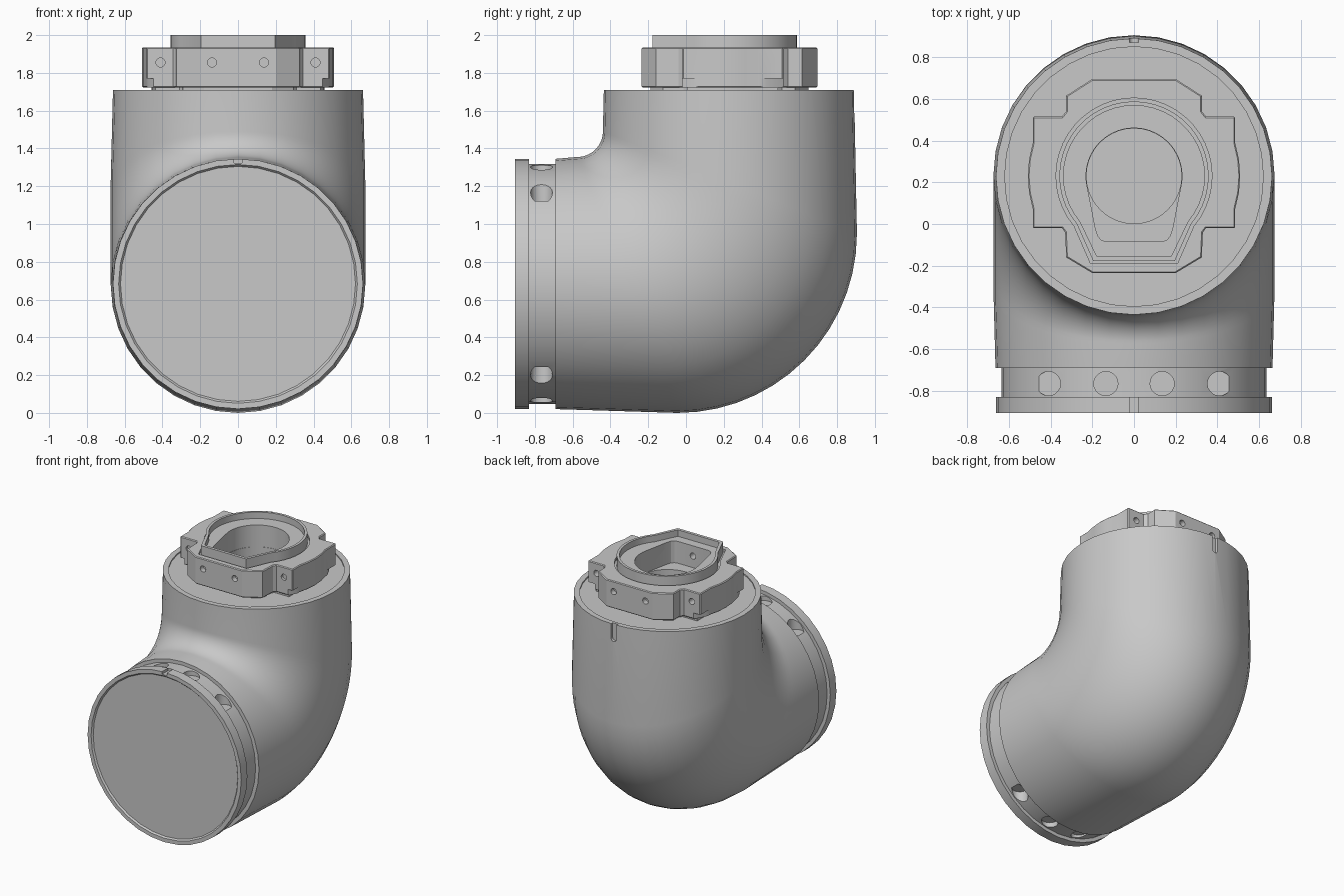
import bpy, bmesh
from math import sin, cos, pi, radians
from mathutils import Matrix, Vector

cube = bpy.data.objects.get("Cube")
if cube:
    bpy.data.objects.remove(cube, do_unlink=True)

GREY = (0.58, 0.58, 0.58, 1)
grey = bpy.data.materials.new("plain_grey")
grey.use_nodes = True
grey.diffuse_color = GREY
grey.node_tree.nodes["Principled BSDF"].inputs["Base Color"].default_value = GREY

SEGMENTS = 36
AXIS_Y = 0.23      # centre of the upper opening
AXIS_Z = 0.683     # centre of the front opening


def finish(name, bm):
    bmesh.ops.recalc_face_normals(bm, faces=bm.faces)
    mesh = bpy.data.meshes.new(name)
    bm.to_mesh(mesh)
    bm.free()
    mesh.materials.append(grey)
    obj = bpy.data.objects.new(name, mesh)
    bpy.context.collection.objects.link(obj)
    return obj


def loft(name, sections):
    """Skin ellipses given as (inner point, outer point, half width) in the yz plane."""
    bm = bmesh.new()
    rings = []
    for inner, outer, width in sections:
        mid = (Vector((0, *inner)) + Vector((0, *outer))) / 2
        arm = Vector((0, *inner)) - mid
        rings.append([bm.verts.new(mid + arm * cos(a) + Vector((width * sin(a), 0, 0)))
                      for a in (2 * pi * i / SEGMENTS for i in range(SEGMENTS))])
    for low, high in zip(rings, rings[1:]):
        for i in range(SEGMENTS):
            j = (i + 1) % SEGMENTS
            bm.faces.new((low[i], low[j], high[j], high[i]))
    bm.faces.new(rings[0])
    bm.faces.new(rings[-1])
    return finish(name, bm)


def prism(name, outline, bottom, top):
    bm = bmesh.new()
    base = bm.faces.new([bm.verts.new((x, y, bottom)) for x, y in outline])
    out = bmesh.ops.extrude_face_region(bm, geom=[base])
    bmesh.ops.translate(bm, vec=(0, 0, top - bottom),
                        verts=[v for v in out["geom"] if isinstance(v, bmesh.types.BMVert)])
    return finish(name, bm)


def rod(place, direction, radius, depth, sides=20):
    bm = bmesh.new()
    turn = Vector(direction).to_track_quat('Z', 'Y').to_matrix().to_4x4()
    bmesh.ops.create_cone(bm, cap_ends=True, segments=sides, radius1=radius, radius2=radius,
                          depth=depth, matrix=Matrix.Translation(place) @ turn)
    return finish("cutter", bm)


def box(place, size):
    bm = bmesh.new()
    bmesh.ops.create_cube(bm, size=1, matrix=Matrix.Translation(place) @ Matrix.Diagonal((*size, 1)))
    return finish("cutter", bm)


def apply_modifiers(obj):
    bpy.context.view_layer.update()
    graph = bpy.context.evaluated_depsgraph_get()
    mesh = bpy.data.meshes.new_from_object(obj.evaluated_get(graph))
    obj.modifiers.clear()
    obj.data = mesh


def cut(obj, cutters):
    for cutter in cutters:
        mod = obj.modifiers.new("cut", 'BOOLEAN')
        mod.operation, mod.solver, mod.object = 'DIFFERENCE', 'EXACT', cutter
    apply_modifiers(obj)
    for cutter in cutters:
        bpy.data.objects.remove(cutter, do_unlink=True)


def smooth(obj, angle=35):
    bpy.ops.object.select_all(action='DESELECT')
    obj.select_set(True)
    bpy.context.view_layer.objects.active = obj
    bpy.ops.object.shade_smooth_by_angle(angle=radians(angle))


def keyhole(radius, start, tail):
    """Round outline with a narrowing tail towards the front."""
    span = pi + 2 * start
    arc = [(radius * cos(-start + span * i / 32), AXIS_Y + radius * sin(-start + span * i / 32))
           for i in range(33)]
    return arc + [(-x, y) for x, y in tail] + list(reversed(tail))


def pocket():
    tail = [(0.185, -0.02), (0.172, -0.06), (0.155, -0.078), (0.13, -0.085)]
    return prism("cutter", keyhole(0.23, radians(12), tail), 1.78, 2.1)


def bore():
    return rod((0, AXIS_Y, 1.85), (0, 0, 1), 0.228, 0.4, 40)


# Elbow housing: straight mouth, bend, then the upright barrel with a recessed end
STEPS = 14
sections = [((-0.69, 1.345), (-0.69, 0.02), 0.664)]
for i in range(STEPS + 1):
    a = pi / 2 * i / STEPS
    sections.append(((-0.575 + 0.135 * sin(a), 1.49 - 0.135 * cos(a)),
                     (-0.045 + 0.95 * sin(a), 0.95 - 0.95 * cos(a)), 0.674))
sections += [((-0.435, 1.71), (0.89, 1.71), 0.662),
             ((-0.395, 1.71), (0.85, 1.71), 0.62),
             ((-0.395, 1.70), (0.85, 1.70), 0.62)]
housing = loft("elbow_housing", sections)
cut(housing, [box((0, 0.9, 1.67), (0.045, 0.06, 0.14)),
              rod((0, 0.9, 1.60), (0, 1, 0), 0.0224, 0.06), bore()])
smooth(housing)

# Front collar with flange, shallow end face and holes sunk from above and below
profile = [(0.635, -0.68), (0.635, -0.83), (0.662, -0.83), (0.662, -0.905),
           (0.632, -0.905), (0.622, -0.893)]
collar = loft("front_collar", [((y, AXIS_Z + r), (y, AXIS_Z - r), r) for r, y in profile])
cutters = [box((0, -0.87, AXIS_Z + 0.66), (0.04, 0.078, 0.04))]
for x, floor in ((0.135, 0.59), (0.41, 0.44)):
    for side in (-1, 1):
        for end in (-1, 1):
            cutters.append(rod((side * x, -0.765, AXIS_Z + end * (floor + 0.1)),
                               (0, 0, 1), 0.058, 0.2))
cut(collar, cutters)
smooth(collar)

# Coupling plate: half outline mirrored left to right, bulging at the sides
right = [(0.20, -0.465), (0.325, -0.39), (0.33, -0.27), (0.345, -0.25), (0.485, -0.25),
         (0.485, -0.158), (0.503, -0.08), (0.509, 0), (0.503, 0.08), (0.485, 0.158),
         (0.485, 0.285), (0.345, 0.285), (0.325, 0.31), (0.325, 0.385), (0.20, 0.465)]
plan = right + [(-x, y) for x, y in reversed(right)]


def plan_scaled(s):
    return [(x * s, AXIS_Y + y * s) for x, y in plan]


plate = prism("coupling_plate", plan_scaled(1), 1.723, 1.935)
bevel = plate.modifiers.new("edge", 'BEVEL')
bevel.width, bevel.segments, bevel.limit_method = 0.006, 1, 'ANGLE'
bevel.angle_limit = radians(60)
apply_modifiers(plate)
# Wing corners are trimmed to a round underside
washer = rod((0, AXIS_Y, 1.72), (0, 0, 1), 0.8, 0.1, 64)
cut(washer, [rod((0, AXIS_Y, 1.72), (0, 0, 1), 0.512, 0.3, 64)])
groove = prism("cutter", keyhole(0.374, radians(40), [(0.208, -0.19)]), 1.915, 2.1)
holes = [rod((0, -0.1, 1.87), (0, 1, 0), 0.024, 0.08)]
for side in (-1, 1):
    for x, y in ((0.137, 0.465), (0.41, 0.27)):
        for face in (-1, 1):
            holes.append(rod((side * x, AXIS_Y + face * y, 1.855), (0, 1, 0), 0.024, 0.08))
cut(plate, [washer, groove, pocket(), bore()] + holes)
smooth(plate, 25)

# Narrow foot under the plate
foot = prism("coupling_foot", plan_scaled(0.9), 1.695, 1.726)
cut(foot, [bore()])
smooth(foot, 25)

# Thin raised keyhole rim around the socket
rim = prism("socket_rim", keyhole(0.358, radians(40), [(0.195, -0.178)]), 1.91, 2.0)
cut(rim, [prism("cutter", keyhole(0.338, radians(40), [(0.178, -0.155)]), 1.95, 2.1),
          pocket(), bore()])
smooth(rim, 25)
